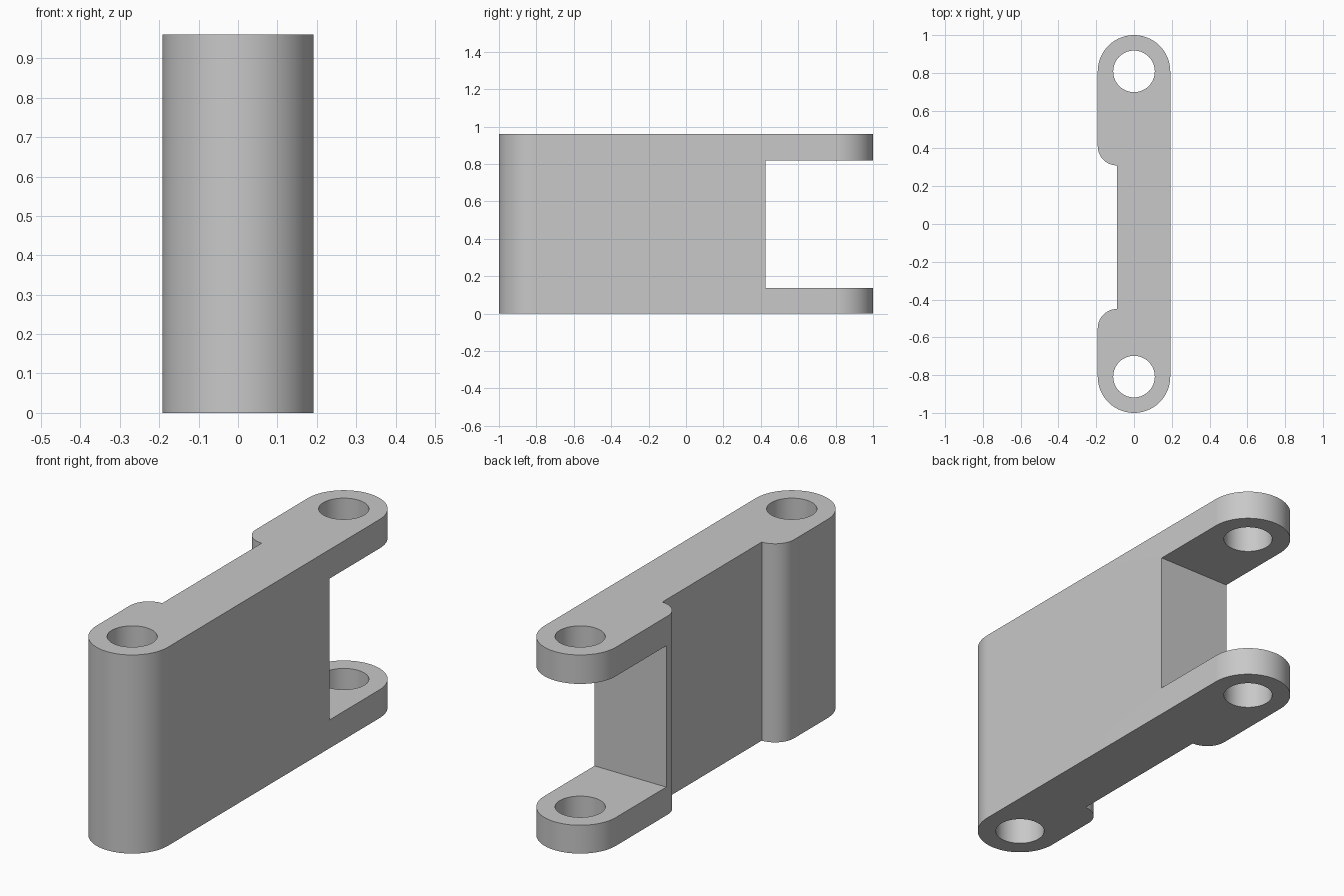
import bpy, bmesh
from math import cos, sin, radians

cube = bpy.data.objects.get("Cube")
if cube:
    bpy.data.objects.remove(cube, do_unlink=True)

R, END_Y, HOLE_R = 0.192, 0.808, 0.11
HEIGHT, WEB_X, LOBE_R = 0.96, -0.09, 0.102
SLOT_Y, SLOT_Z0, SLOT_Z1 = 0.425, 0.137, 0.82

grey = bpy.data.materials.new("plain grey")
grey.use_nodes = True
colour = (0.58, 0.58, 0.58, 1)
grey.diffuse_color = colour
grey.node_tree.nodes["Principled BSDF"].inputs["Base Color"].default_value = colour


def arc(cx, cy, r, start, end, steps):
    angles = [radians(start + (end - start) * i / steps) for i in range(steps + 1)]
    return [(cx + r * cos(a), cy + r * sin(a)) for a in angles]


def prism(name, outline, z0, z1):
    """Extrude a closed outline upward from z0 to z1."""
    bm = bmesh.new()
    base = bm.faces.new([bm.verts.new((x, y, z0)) for x, y in outline])
    top = bmesh.ops.extrude_face_region(bm, geom=[base])["geom"]
    verts = [v for v in top if isinstance(v, bmesh.types.BMVert)]
    bmesh.ops.translate(bm, verts=verts, vec=(0, 0, z1 - z0))
    bmesh.ops.recalc_face_normals(bm, faces=bm.faces)
    mesh = bpy.data.meshes.new(name)
    bm.to_mesh(mesh)
    bm.free()
    mesh.materials.append(grey)
    ob = bpy.data.objects.new(name, mesh)
    bpy.context.collection.objects.link(ob)
    return ob


# Link body: rounded ends, flat left side, relieved right side between two lobes
outline = arc(0, END_Y, R, 0, 180, 48)
outline += arc(WEB_X, 0.412, LOBE_R, 180, 270, 20)
outline += arc(WEB_X, -0.552, LOBE_R, 90, 180, 20)
outline += arc(0, -END_Y, R, 180, 360, 48)
link = prism("hinge_link", outline, 0, HEIGHT)

# Pin holes at both ends and the fork slot at the back
cutters = [prism(name, arc(0, y, HOLE_R, 0, 355, 71), -0.1, HEIGHT + 0.1)
           for name, y in (("front_pin_hole", -END_Y), ("back_pin_hole", END_Y))]
slot = [(-0.4, SLOT_Y), (0.4, SLOT_Y), (0.4, 1.2), (-0.4, 1.2)]
cutters.append(prism("fork_slot", slot, SLOT_Z0, SLOT_Z1))

bpy.ops.object.select_all(action="DESELECT")
link.select_set(True)
bpy.context.view_layer.objects.active = link
for cutter in cutters:
    cutter.hide_render = True
    cut = link.modifiers.new(cutter.name, "BOOLEAN")
    cut.operation, cut.solver, cut.object = "DIFFERENCE", "EXACT", cutter
    bpy.ops.object.modifier_apply(modifier=cut.name)
    bpy.data.objects.remove(cutter, do_unlink=True)

bpy.ops.object.shade_smooth_by_angle(angle=radians(30))
